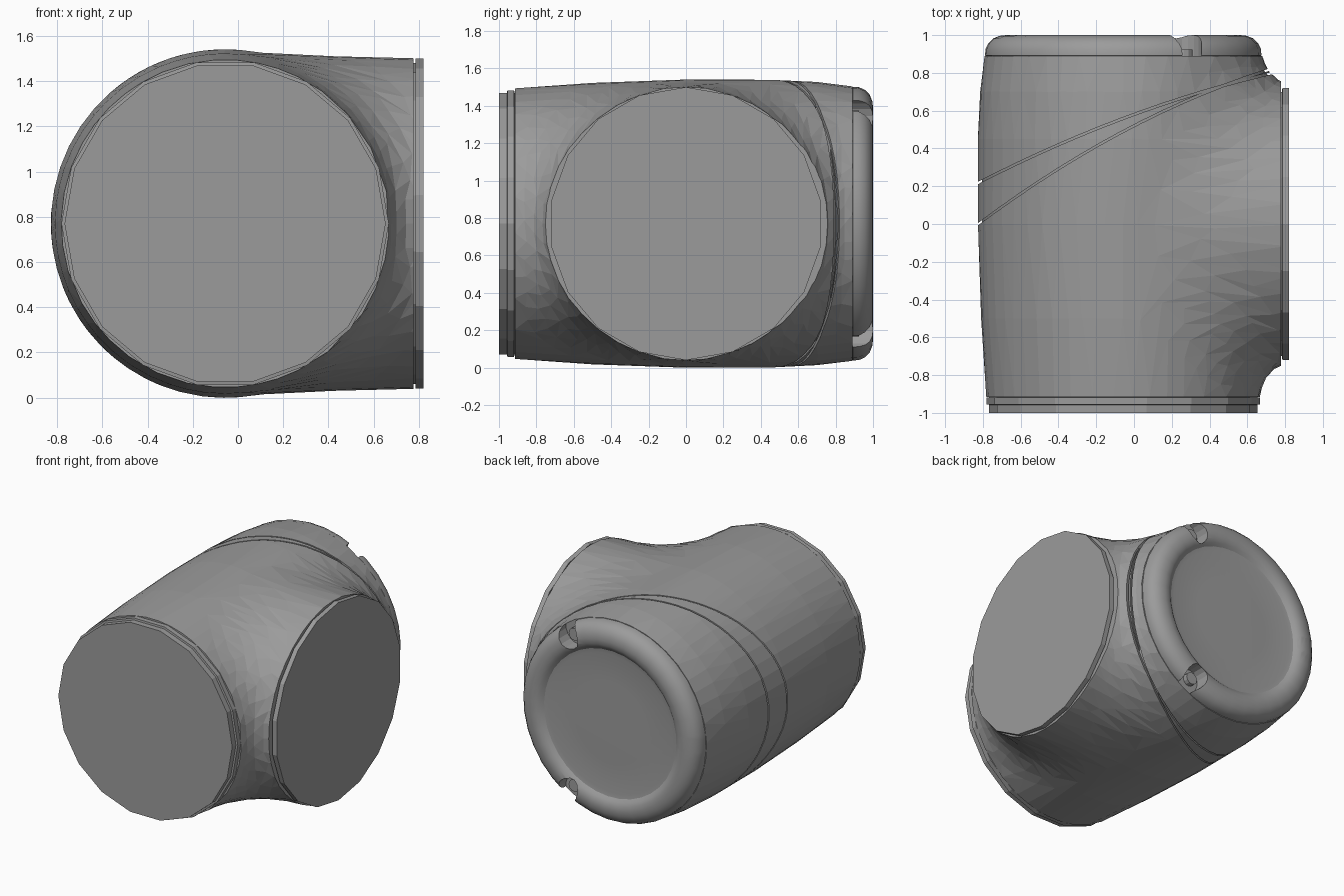
import bpy, bmesh, math
from math import sin, cos, pi, hypot
from mathutils import Matrix

if "Cube" in bpy.data.objects:
    bpy.data.objects.remove(bpy.data.objects["Cube"])

CX, CZ = -0.057, 0.77         # axis of the main barrel (runs along y)
FACE_X = 0.777                # plane where the side branch stops

grey = bpy.data.materials.new("dark_grey")
grey.diffuse_color = (0.33, 0.33, 0.33, 1)
grey.use_nodes = True
grey.node_tree.nodes["Principled BSDF"].inputs["Base Color"].default_value = grey.diffuse_color


def finish(name, bm, helper=False):
    bmesh.ops.recalc_face_normals(bm, faces=bm.faces)
    me = bpy.data.meshes.new(name)
    bm.to_mesh(me)
    bm.free()
    me.materials.append(grey)
    ob = bpy.data.objects.new(name, me)
    bpy.context.collection.objects.link(ob)
    if helper:
        ob.hide_render = True
        ob.display_type = 'WIRE'
    return ob


def skin(bm, rings):
    """Bridge closed rings of points and cap both ends."""
    vs = [[bm.verts.new(p) for p in ring] for ring in rings]
    n = len(vs[0])
    for a, b in zip(vs, vs[1:]):
        for i in range(n):
            j = (i + 1) % n
            bm.faces.new((a[i], a[j], b[j], b[i]))
    bm.faces.new(vs[0])
    bm.faces.new(vs[-1])


def turned(name, profile, axis, segs, phase=0.0):
    """Lathe (radius, position) pairs about the barrel or branch axis."""
    rings = []
    for r, h in profile:
        ring = []
        for i in range(segs):
            a = phase + 2 * pi * i / segs
            u, w = r * cos(a), CZ + r * sin(a)
            ring.append((CX + u, h, w) if axis == 'y' else (h, u, w))
        rings.append(ring)
    bm = bmesh.new()
    skin(bm, rings)
    return finish(name, bm)


def cut(ob, cutter):
    m = ob.modifiers.new("cut", 'BOOLEAN')
    m.operation, m.solver, m.object = 'DIFFERENCE', 'EXACT', cutter


def interp(pts, v):
    for (a, p), (b, q) in zip(pts, pts[1:]):
        if v <= b:
            t = max(0.0, (v - a) / (b - a))
            return p + (q - p) * t
    return pts[-1][1]


BARREL = [(-0.92, 0.724), (-0.5, 0.752), (0, 0.77), (0.45, 0.77),
          (0.7, 0.757), (0.9, 0.732)]


def field(x, y, z):
    """Barrel and domed branch joined by a fillet that fades where they are tangent."""
    dz = z - CZ
    l1, l2 = hypot(x - CX, dz), hypot(y, dz)
    d1 = l1 - interp(BARREL, y)
    d2 = max(hypot(l2, max(x - 0.79, 0)) - (0.75 - 0.025 * min(x, 0.79)), -x)
    dot = dz * dz / max(l1 * l2, 1e-6)
    k = (1 - dot) * (0.2 + 0.7 * dot) + 0.002
    h = max(k - abs(d1 - d2), 0)
    return min(d1, d2) - h * h / (4 * k)


def housing(name, inset, rows, cols, helper=False):
    rings = []
    for j in range(rows + 1):
        y0 = -0.915 + 1.805 * j / rows
        fan = 0.35 * y0 * max(0, 1 - (y0 / 0.89) ** 2)   # spread rays over the branch
        ring = []
        for i in range(cols):
            a = 2 * pi * (i + 0.5) / cols
            slope = fan * max(cos(a), 0)
            lo, hi = 0.5, 1.7
            for _ in range(18):
                t = (lo + hi) / 2
                if field(CX + t * cos(a), y0 + t * slope, CZ + t * sin(a)) < 0:
                    lo = t
                else:
                    hi = t
            lo -= inset
            ring.append((CX + lo * cos(a), y0 + lo * slope, CZ + lo * sin(a)))
        rings.append(ring)
    bm = bmesh.new()
    skin(bm, rings)
    bmesh.ops.triangulate(bm, faces=bm.faces)
    return finish(name, bm, helper)


# Main housing, reduced to uneven flat facets, branch trimmed to a flat face
body = housing("joint_housing", 0.0, 110, 96)
body.modifiers.new("facets", 'DECIMATE').ratio = 0.06
bm = bmesh.new()
bmesh.ops.create_cube(bm, size=2)
bm.transform(Matrix.Translation((FACE_X + 1, 0, CZ)))
cut(body, finish("branch_trim_cutter", bm, helper=True))

# Two slanted seam grooves around the housing
core = housing("seam_depth_helper", 0.022, 50, 54, helper=True)
SEAMS = [(0.52, 0.515, -0.14), (0.58, 0.365, -0.09)]
for n, (c0, c1, c2) in enumerate(SEAMS):
    bm = bmesh.new()
    w = 0.006
    rings = []
    for i in range(17):
        x = -0.95 + 1.75 * i / 16
        y = c0 + c1 * x + c2 * x * x
        rings.append([(x, y - w, -0.3), (x, y + w, -0.3), (x, y + w, 1.9), (x, y - w, 1.9)])
    skin(bm, rings)
    sheet = finish(f"seam_cutter_{n}", bm, helper=True)
    cut(sheet, core)
    cut(body, sheet)

# Front mounting collar with a step and a thin groove
turned("front_collar",
       [(0.69, -0.88), (0.71, -0.917), (0.724, -0.919), (0.724, -0.955),
        (0.71, -0.957), (0.71, -1.0)], 'y', 18)

# Side mounting collar
turned("side_collar",
       [(0.71, 0.74), (0.71, 0.784), (0.73, 0.785), (0.73, 0.82)], 'x', 18, pi / 2)

# Back cap: rounded rim around a shallow dish
cap = turned("back_cap",
             [(0.70, 0.87), (0.727, 0.889), (0.732, 0.893), (0.73, 0.925),
              (0.715, 0.957), (0.69, 0.982), (0.655, 0.996), (0.62, 1.0),
              (0.585, 0.996), (0.56, 0.982), (0.54, 0.965), (0.51, 0.96),
              (0.3, 0.962)], 'y', 36, 0.037)

# Three screw notches in the rim, each with a screw head
for n in range(3):
    a = pi / 3 + 2 * pi * n / 3
    bm = bmesh.new()
    bmesh.ops.create_cone(bm, cap_ends=True, segments=16, radius1=0.08, radius2=0.08, depth=0.3)
    bm.transform(Matrix.Translation((CX, 0.98, CZ)) @ Matrix.Rotation(-a, 4, 'Y')
                 @ Matrix.Translation((0.66, 0, 0)) @ Matrix.Rotation(pi / 2, 4, 'X')
                 @ Matrix.Diagonal((1.25, 1, 1, 1)))
    cut(cap, finish(f"notch_cutter_{n}", bm, helper=True))
    bm = bmesh.new()
    bmesh.ops.create_cone(bm, cap_ends=True, segments=12, radius1=0.045, radius2=0.045, depth=0.05)
    bm.transform(Matrix.Translation((CX + 0.645 * cos(a), 0.9, CZ + 0.645 * sin(a)))
                 @ Matrix.Rotation(pi / 2, 4, 'X'))
    finish(f"cap_screw_{n}", bm)

# Smooth the rounded cap only
bpy.ops.object.select_all(action='DESELECT')
cap.select_set(True)
bpy.context.view_layer.objects.active = cap
bpy.ops.object.shade_smooth_by_angle(angle=math.radians(30))
